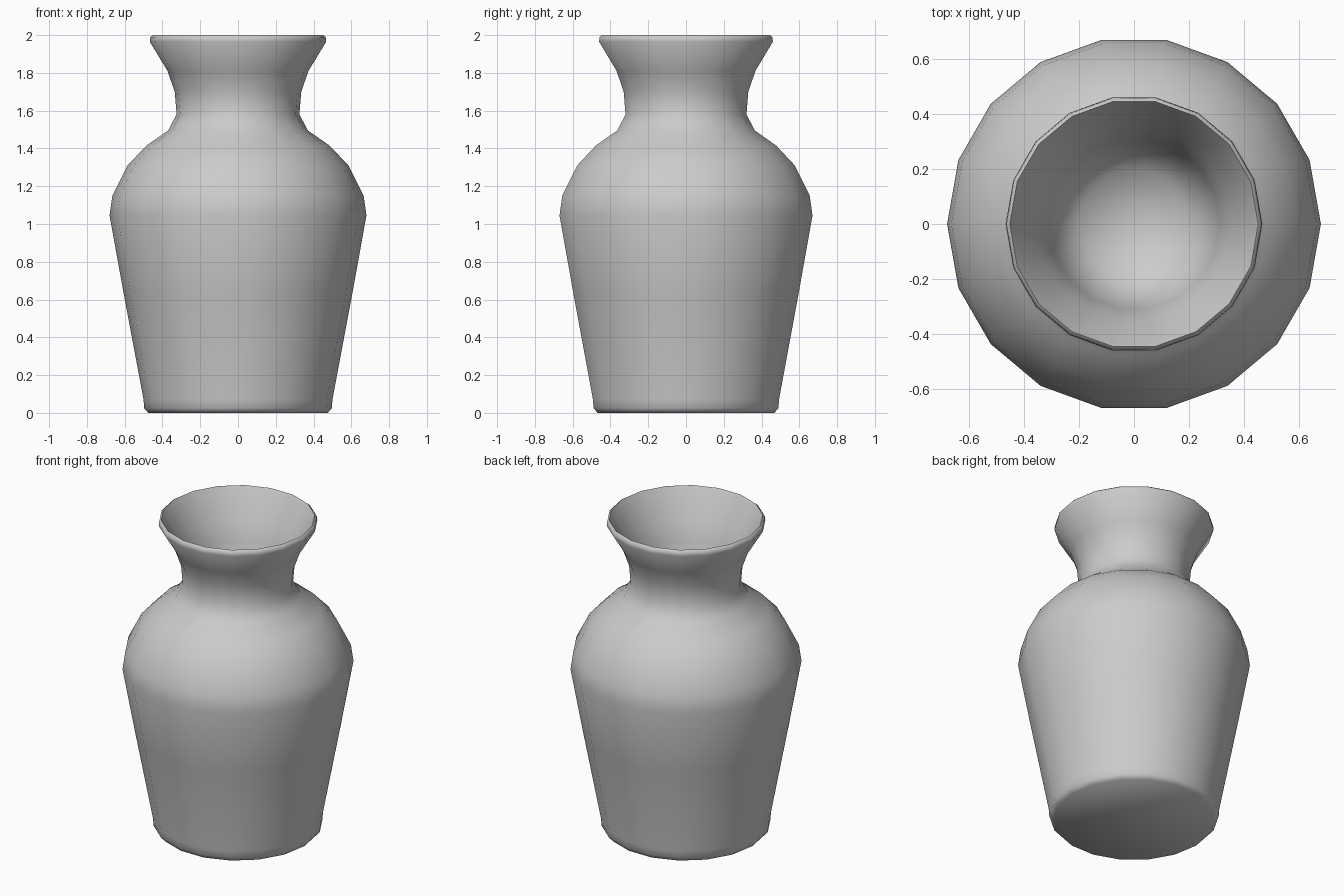
import bpy, bmesh, math

if "Cube" in bpy.data.objects:
    bpy.data.objects.remove(bpy.data.objects["Cube"])

SIDES = 18

# Closed profile (radius, height): base, body, shoulder, neck, rim, inside
profile = [
    (0.475, 0.0), (0.497, 0.025), (0.50, 0.07),
    (0.605, 0.63), (0.68, 1.045), (0.665, 1.15), (0.585, 1.31),
    (0.485, 1.415), (0.37, 1.495), (0.325, 1.58), (0.335, 1.70),
    (0.373, 1.81), (0.467, 1.965), (0.464, 1.99), (0.452, 2.0),
    (0.443, 1.985), (0.352, 1.81), (0.312, 1.70), (0.29, 1.58),
    (0.20, 1.46),
]

bm = bmesh.new()
rings = []
for r, z in profile:
    rings.append([bm.verts.new((r * math.cos(2 * math.pi * i / SIDES),
                                r * math.sin(2 * math.pi * i / SIDES), z))
                  for i in range(SIDES)])

# Wall
for a, b in zip(rings, rings[1:]):
    for i in range(SIDES):
        j = (i + 1) % SIDES
        bm.faces.new((a[i], a[j], b[j], b[i]))

# Flat base and rounded inner floor
bm.faces.new(list(reversed(rings[0])))
centre = bm.verts.new((0, 0, 1.42))
for i in range(SIDES):
    bm.faces.new((rings[-1][i], rings[-1][(i + 1) % SIDES], centre))

bmesh.ops.recalc_face_normals(bm, faces=bm.faces[:])
mesh = bpy.data.meshes.new("vase")
bm.to_mesh(mesh)
bm.free()

vase = bpy.data.objects.new("vase", mesh)
bpy.context.collection.objects.link(vase)
bpy.context.view_layer.objects.active = vase
vase.select_set(True)
bpy.ops.object.shade_smooth_by_angle(angle=math.radians(65))
